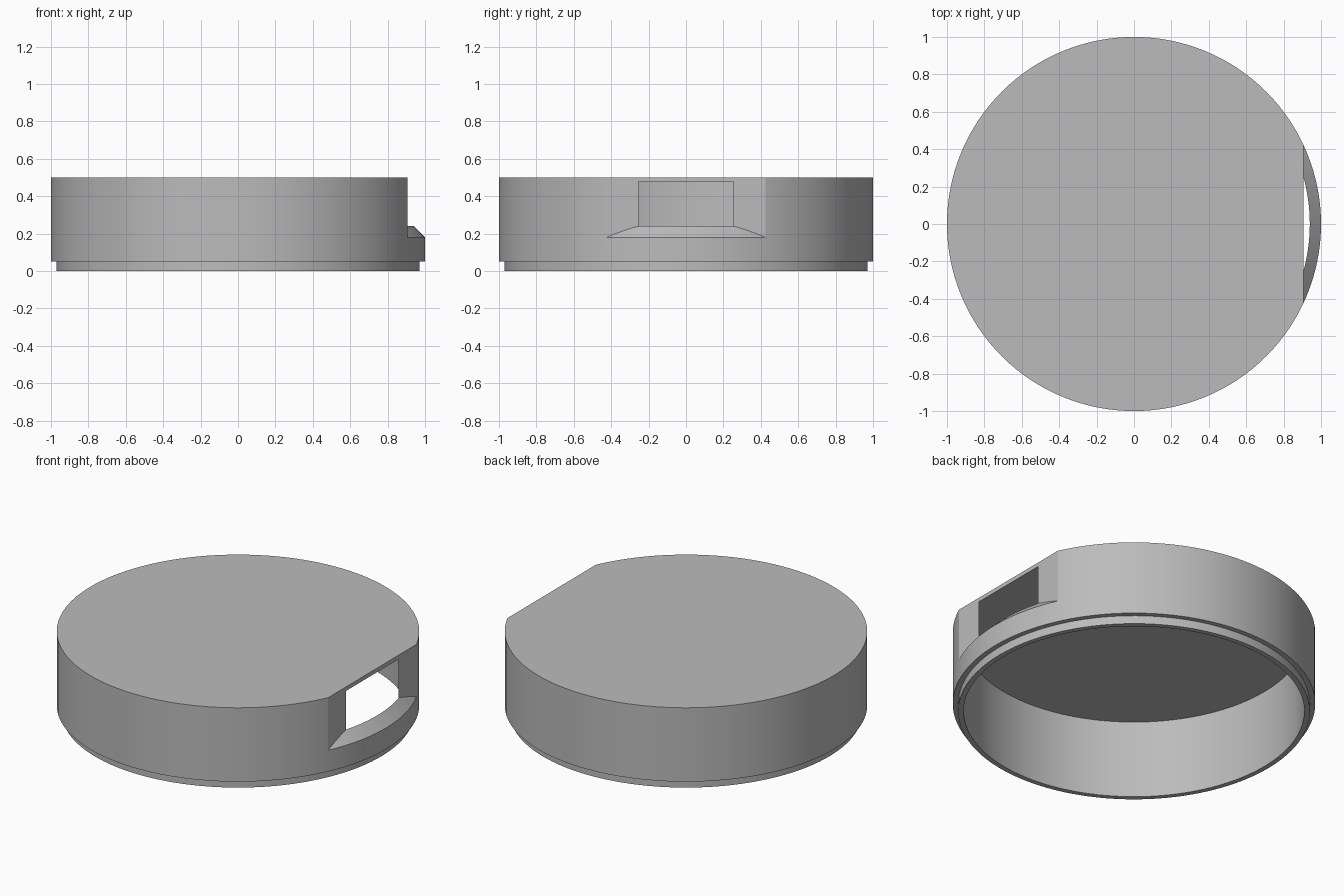
import bpy
import bmesh
import math
from mathutils import Matrix, Vector

if "Cube" in bpy.data.objects:
    bpy.data.objects.remove(bpy.data.objects["Cube"], do_unlink=True)

SEGMENTS = 128
grey = bpy.data.materials.new("plain_grey")
grey.use_nodes = True
colour = (0.5, 0.5, 0.5, 1)
grey.diffuse_color = colour
grey.node_tree.nodes["Principled BSDF"].inputs["Base Color"].default_value = colour


def make_object(name, bm):
    bmesh.ops.recalc_face_normals(bm, faces=bm.faces)
    mesh = bpy.data.meshes.new(name)
    bm.to_mesh(mesh)
    bm.free()
    mesh.materials.append(grey)
    obj = bpy.data.objects.new(name, mesh)
    bpy.context.collection.objects.link(obj)
    return obj


def lathe(name, profile):
    """Revolve an (r, z) outline; the ends are closed with flat discs."""
    bm = bmesh.new()
    rings = []
    for r, z in profile:
        rings.append([bm.verts.new((r * math.cos(a), r * math.sin(a), z))
                      for a in (math.tau * i / SEGMENTS for i in range(SEGMENTS))])
    for low, high in zip(rings, rings[1:]):
        for i in range(SEGMENTS):
            j = (i + 1) % SEGMENTS
            bm.faces.new((low[i], low[j], high[j], high[i]))
    bm.faces.new(rings[0])
    bm.faces.new(rings[-1])
    return make_object(name, bm)


def subtract(target, cutter):
    mod = target.modifiers.new("cut", 'BOOLEAN')
    mod.operation = 'DIFFERENCE'
    mod.solver = 'EXACT'
    mod.object = cutter
    bpy.context.view_layer.objects.active = target
    bpy.ops.object.modifier_apply(modifier=mod.name)
    bpy.data.objects.remove(cutter, do_unlink=True)


# Hollow cap with a stepped lip, open underneath
cap = lathe("cap_shell", [(0.94, 0.475), (0.94, 0), (0.97, 0),
                          (0.97, 0.05), (1, 0.05), (1, 0.5)])

# Flat notch on the side whose floor is a sloping conical ledge
bm = bmesh.new()
bmesh.ops.create_cube(bm, size=1, matrix=Matrix.Translation(Vector((1.105, 0, 0.4)))
                      @ Matrix.Diagonal((0.4, 1.2, 0.6, 1)))
notch = make_object("notch_cutter", bm)
ledge = lathe("ledge_cutter", [(1.6, -0.42), (0.5, 0.68)])
subtract(notch, ledge)
subtract(cap, notch)

# Smooth round walls with crisp edges
bpy.ops.object.select_all(action='DESELECT')
cap.select_set(True)
bpy.context.view_layer.objects.active = cap
bpy.ops.object.shade_smooth_by_angle(angle=math.radians(20))
